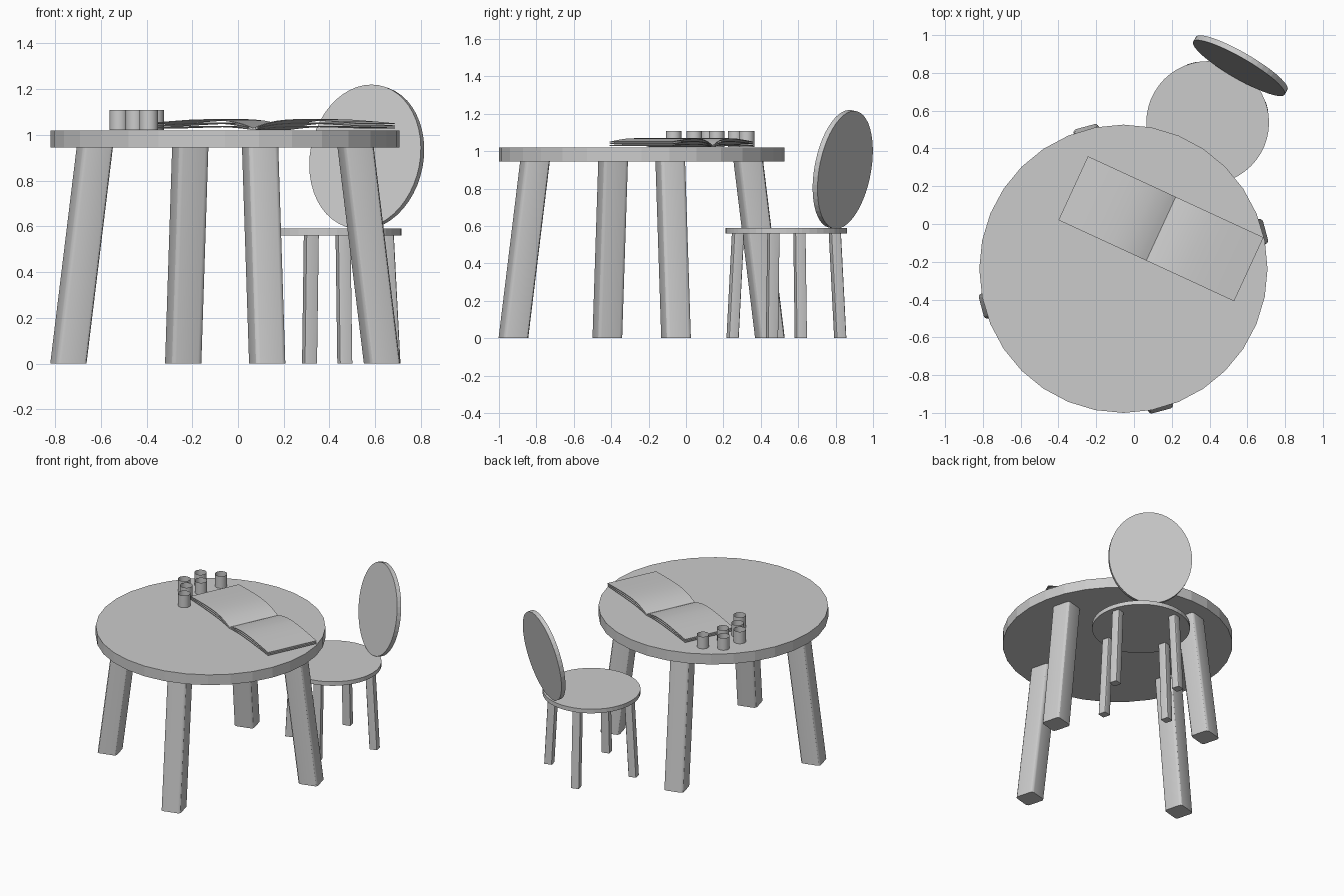
import bpy, bmesh
from math import sin, cos, pi, radians
from mathutils import Vector, Matrix

if "Cube" in bpy.data.objects:
    bpy.data.objects.remove(bpy.data.objects["Cube"])


def finish(name, bm, smooth=None):
    bmesh.ops.recalc_face_normals(bm, faces=bm.faces)
    mesh = bpy.data.meshes.new(name)
    bm.to_mesh(mesh)
    bm.free()
    ob = bpy.data.objects.new(name, mesh)
    bpy.context.collection.objects.link(ob)
    if smooth:
        bpy.context.view_layer.objects.active = ob
        ob.select_set(True)
        bpy.ops.object.shade_smooth_by_angle(angle=radians(smooth))
        ob.select_set(False)
    return ob


def disc(name, centre, radius, thick, matrix=Matrix(), segments=32, smooth=None):
    bm = bmesh.new()
    bmesh.ops.create_cone(bm, cap_ends=True, segments=segments, radius1=radius,
                          radius2=radius, depth=thick,
                          matrix=Matrix.Translation(centre) @ matrix)
    return finish(name, bm, smooth)


def splayed_legs(prefix, cx, cy, foot_r, top_r, height, width, bevel):
    # four rounded square legs, leaning in towards the top, turned 15 degrees
    for i in range(4):
        ang = radians(15 + 90 * i)
        bm = bmesh.new()
        bmesh.ops.create_cube(bm, size=1, matrix=Matrix.Diagonal((width, width, height, 1)))
        uprights = [e for e in bm.edges if abs(e.verts[0].co.z - e.verts[1].co.z) > 0.1]
        bmesh.ops.bevel(bm, geom=uprights, offset=bevel, segments=3, profile=0.5,
                        affect='EDGES')
        for v in bm.verts:
            v.co.x += foot_r if v.co.z < 0 else top_r
            v.co.z += height / 2
        bm.transform(Matrix.Translation((cx, cy, 0)) @ Matrix.Rotation(ang, 4, 'Z'))
        finish(f"{prefix}_leg_{i + 1}", bm, 30)


# Table
TX, TY = -0.056, -0.237
disc("table_top", (TX, TY, 0.983), 0.763, 0.075)
splayed_legs("table", TX, TY, 0.71, 0.59, 0.95, 0.138, 0.02)

# Chair
CX, CY = 0.39, 0.537
disc("chair_seat", (CX, CY, 0.575), 0.325, 0.03, segments=48)
splayed_legs("chair", CX, CY, 0.298, 0.268, 0.562, 0.056, 0.006)

# Oval backrest leaning away from the table
lean = (Matrix.Rotation(radians(-30), 4, 'Z') @ Matrix.Rotation(radians(-10), 4, 'X')
        @ Matrix.Diagonal((0.28, 1, 0.32, 1)) @ Matrix.Rotation(radians(90), 4, 'X'))
disc("chair_backrest", (0.563, 0.838, 0.9025), 1, 0.03, lean, 48)

# Open book: curved sheets fanning out from the spine on both sides
PAGE = [(0, .008), (.025, .018), (.05, .026), (.085, .035), (.12, .041), (.16, .045),
        (.2, .047), (.25, .0465), (.3, .045), (.36, .041), (.43, .036), (.512, .029)]
place = Matrix.Translation((0.143, -0.025, 1.021)) @ Matrix.Rotation(radians(-24.8), 4, 'Z')
for side, label in ((-1, "left"), (1, "right")):
    for n, k in enumerate((1.0, 0.68, 0.36)):
        loop = [(u * side, z * k + 0.001) for u, z in PAGE]
        loop += [(u * side, z * k - 0.003) for u, z in reversed(PAGE)]
        bm = bmesh.new()
        verts = [bm.verts.new((x, -0.186, z)) for x, z in loop]
        face = bm.faces.new(verts)
        ext = bmesh.ops.extrude_face_region(bm, geom=[face], use_keep_orig=True)
        moved = [g for g in ext["geom"] if isinstance(g, bmesh.types.BMVert)]
        bmesh.ops.translate(bm, verts=moved, vec=(0, 0.372, 0))
        bm.transform(place)
        finish(f"book_{label}_pages_{n + 1}", bm, 40)

# Open cups
CUPS = [(-.365, .325), (-.49, .265), (-.415, .165), (-.52, .12), (-.45, .045), (-.39, -.065)]
for i, (x, y) in enumerate(CUPS):
    cup = disc(f"cup_{i + 1}", (x, y, 1.065), 0.041, 0.088, smooth=30)
    bm = bmesh.new()
    bm.from_mesh(cup.data)
    top = max(bm.faces, key=lambda f: f.calc_center_median().z)
    bmesh.ops.delete(bm, geom=[top], context='FACES_ONLY')
    bm.to_mesh(cup.data)
    bm.free()
